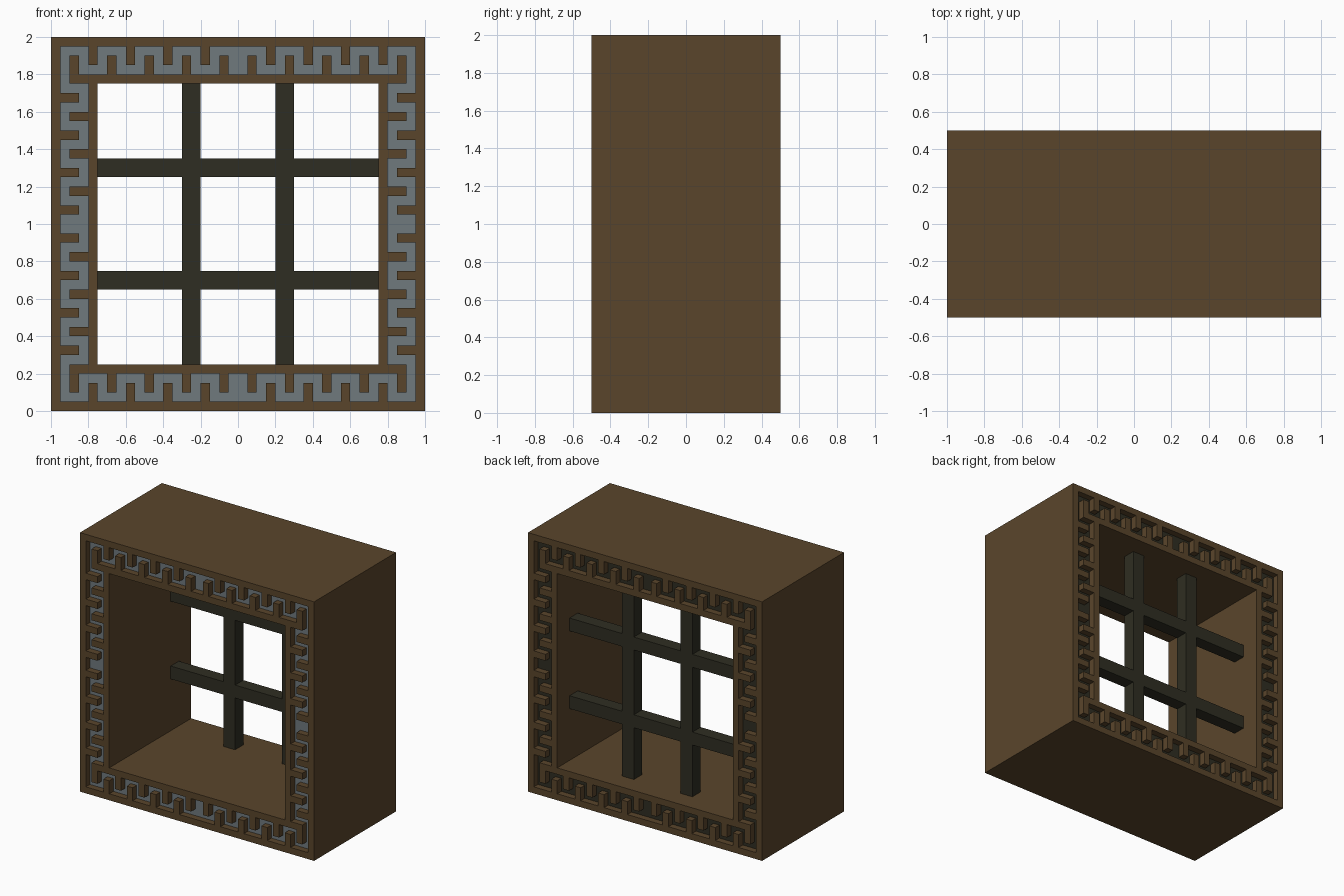
import bpy, bmesh
from mathutils import Vector, Matrix

if "Cube" in bpy.data.objects:
    bpy.data.objects.remove(bpy.data.objects["Cube"])

CELL, DEPTH = 0.05, 0.05


def material(name, rgb):
    m = bpy.data.materials.new(name)
    m.diffuse_color = (*rgb, 1.0)
    m.use_nodes = True
    m.node_tree.nodes["Principled BSDF"].inputs["Base Color"].default_value = m.diffuse_color
    return m


wood = material("brown_wood", (0.102, 0.060, 0.024))
grey = material("blue_grey_inlay", (0.162, 0.192, 0.208))
dark = material("dark_iron", (0.028, 0.027, 0.016))


def add_object(name, bm, mats):
    me = bpy.data.meshes.new(name)
    bm.to_mesh(me)
    bm.free()
    for m in mats:
        me.materials.append(m)
    ob = bpy.data.objects.new(name, me)
    bpy.context.collection.objects.link(ob)
    return ob


def is_groove(i, j):
    """Meander rule, cells counted from the centre of the frame face."""
    b, k = max(i, j), min(i, j)
    if not 16 <= b <= 18:
        return False
    if k >= 16:                          # corner turn
        return not (i == 17 and j in (16, 17))
    if k % 2 == 0:                       # gap between teeth
        return True
    inner = (k % 4 == 1) == (j > i)      # teeth alternate between both rims
    return b > 17 if inner else b < 17


# Frame: square tube with a meander groove sunk in the front and back faces
bm = bmesh.new()
bmesh.ops.create_grid(bm, x_segments=40, y_segments=40, size=1.0)
# stand the grid up as the front face
for v in bm.verts:
    v.co = Vector((v.co.x, -0.5, v.co.y + 1.0))


def cell(f):
    c = f.calc_center_median()
    return int(abs(c.x) / CELL), int(abs(c.z - 1) / CELL)


bmesh.ops.delete(bm, geom=[f for f in bm.faces if max(cell(f)) < 15], context='FACES')
groove = [f for f in bm.faces if is_groove(*cell(f))]

# outer and inner walls back to the middle plane
rim = [e for e in bm.edges if e.is_boundary]
ext = bmesh.ops.extrude_edge_only(bm, edges=rim)
for v in ext["geom"]:
    if isinstance(v, bmesh.types.BMVert):
        v.co.y = 0.0

# sink the groove
ext = bmesh.ops.extrude_face_region(bm, geom=groove)
for g in ext["geom"]:
    if isinstance(g, bmesh.types.BMVert):
        g.co.y += DEPTH
    elif isinstance(g, bmesh.types.BMFace):
        g.material_index = 1
left = [f for f in groove if f.is_valid]
if left:
    bmesh.ops.delete(bm, geom=left, context='FACES')

# mirror to the back, weld, and give the back groove its own colour
dup = bmesh.ops.duplicate(bm, geom=bm.verts[:] + bm.edges[:] + bm.faces[:])
for v in dup["geom"]:
    if isinstance(v, bmesh.types.BMVert):
        v.co.y = -v.co.y
bmesh.ops.remove_doubles(bm, verts=bm.verts[:], dist=0.0005)
bmesh.ops.recalc_face_normals(bm, faces=bm.faces[:])
for f in bm.faces:
    y = f.calc_center_median().y
    flat = all(abs(abs(v.co.y) - (0.5 - DEPTH)) < 0.001 for v in f.verts)
    f.material_index = (2 if y > 0 else 1) if flat else 0
add_object("window_frame", bm, [wood, grey, dark])


# Grille bars across the opening
def bar(name, centre, size):
    b = bmesh.new()
    bmesh.ops.create_cube(b, size=1.0, matrix=Matrix.Translation(centre)
                          @ Matrix.Diagonal((*size, 1.0)))
    add_object(name, b, [dark])


for side, s in (("left", -1), ("right", 1)):
    bar("vertical_bar_" + side, (0.25 * s, 0.3, 1.0), (0.1, 0.1, 1.5))
for side, s in (("lower", -1), ("upper", 1)):
    bar("horizontal_bar_" + side, (0, 0.3, 1.0 + 0.3 * s), (1.5, 0.1, 0.1))
